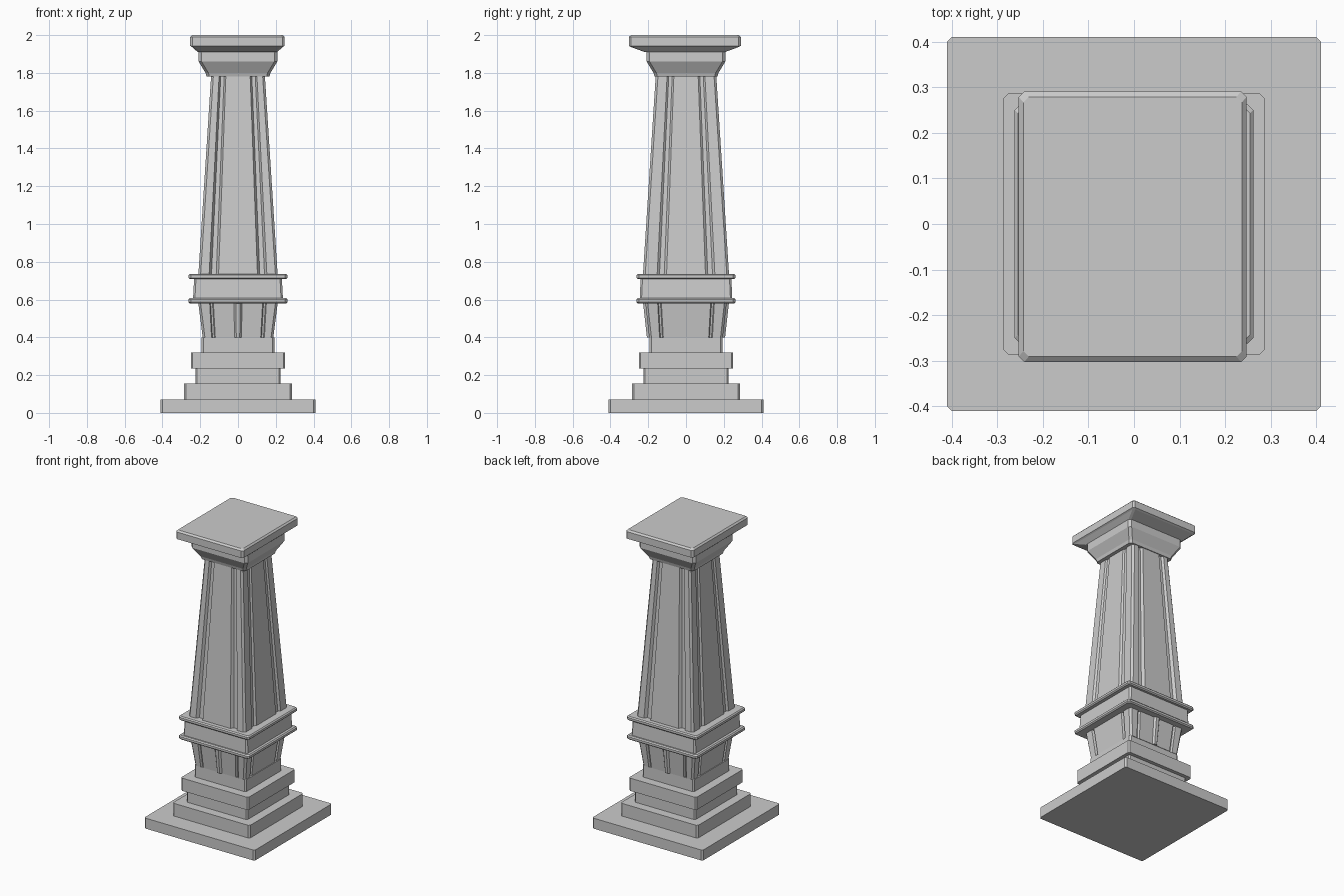
import bpy, bmesh

if "Cube" in bpy.data.objects:
    bpy.data.objects.remove(bpy.data.objects["Cube"])


def block_ring(hx, hy, c):
    """Rectangle with clipped corners."""
    return [(hx - c, -hy), (hx, -hy + c), (hx, hy - c), (hx - c, hy),
            (-hx + c, hy), (-hx, hy - c), (-hx, -hy + c), (-hx + c, -hy)]


def fluted_ring(hx, hy, p, g, dx, dy, c=0.012):
    """Rectangle with a narrow groove on both sides of each face panel."""
    def side(h):
        inner, outer = p, p + g
        half = [(inner, 0), (inner + g * .25, 1), (outer - g * .25, 1), (outer, 0), (h - c, 0)]
        return [(-t, d) for t, d in reversed(half)] + half
    front = [(t, -hy + d * dy) for t, d in side(hx)]
    right = [(hx - d * dx, t) for t, d in side(hy)]
    return front + right + [(-x, -y) for x, y in front] + [(-x, -y) for x, y in right]


def loft(name, rings, loc=(0, 0, 0)):
    """Skin a stack of (z, ring) sections and cap both ends."""
    bm = bmesh.new()
    loops = [[bm.verts.new((x, y, z)) for x, y in ring] for z, ring in rings]
    n = len(loops[0])
    for a, b in zip(loops, loops[1:]):
        for i in range(n):
            j = (i + 1) % n
            bm.faces.new((a[i], a[j], b[j], b[i]))
    bm.faces.new(loops[0][::-1])
    bm.faces.new(loops[-1])
    bmesh.ops.recalc_face_normals(bm, faces=bm.faces)
    me = bpy.data.meshes.new(name)
    bm.to_mesh(me)
    bm.free()
    ob = bpy.data.objects.new(name, me)
    ob.location = loc
    bpy.context.collection.objects.link(ob)
    return ob


def stack(name, profile, c=0.01, loc=(0, 0, 0)):
    return loft(name, [(z, block_ring(hx, hy, c)) for z, hx, hy in profile], loc)


# Stepped base
for name, z0, z1, h in [("plinth", 0, .07, .41), ("lower_step", .07, .155, .286),
                        ("lower_neck", .155, .235, .226), ("upper_step", .235, .32, .25),
                        ("upper_neck", .32, .40, .192)]:
    stack(name, [(z0, h, h), (z1, h, h)])

# Flared pedestal with corner posts
loft("pedestal", [(.40, fluted_ring(.187, .195, .12, .02, .015, .015)),
                  (.58, fluted_ring(.21, .215, .13, .02, .015, .015))])

# Centre ribs on the front and back of the pedestal
for name, s in [("front_rib", -1), ("back_rib", 1)]:
    def rib(y, w):
        return [(-w, s * (y - .04)), (w, s * (y - .04)), (w, s * y),
                (w * .5, s * (y + .012)), (-w * .5, s * (y + .012)), (-w, s * y)]
    loft(name, [(.40, rib(.195, .018)), (.58, rib(.215, .022))])

# Collar: band between two thin mouldings
stack("collar_band", [(.605, .238, .245), (.715, .232, .24)])
for name, z in [("collar_lower_moulding", .58), ("collar_upper_moulding", .708)]:
    stack(name, [(z, .255, .255), (z + .007, .262, .262),
                 (z + .021, .262, .262), (z + .028, .255, .255)], .012)

# Tapered fluted shaft
loft("shaft", [(.73, fluted_ring(.21, .228, .103, .05, .012, .02)),
               (1.79, fluted_ring(.142, .16, .064, .036, .008, .014))])

# Capital and top slab
stack("capital", [(1.78, .166, .166), (1.80, .172, .172), (1.86, .208, .208), (1.915, .208, .208)], .015)
stack("top_slab", [(1.91, .21, .212), (1.937, .24, .285), (1.943, .25, .297),
                   (1.99, .25, .297), (2.0, .24, .285)], .012, (-.003, -.006, 0))
